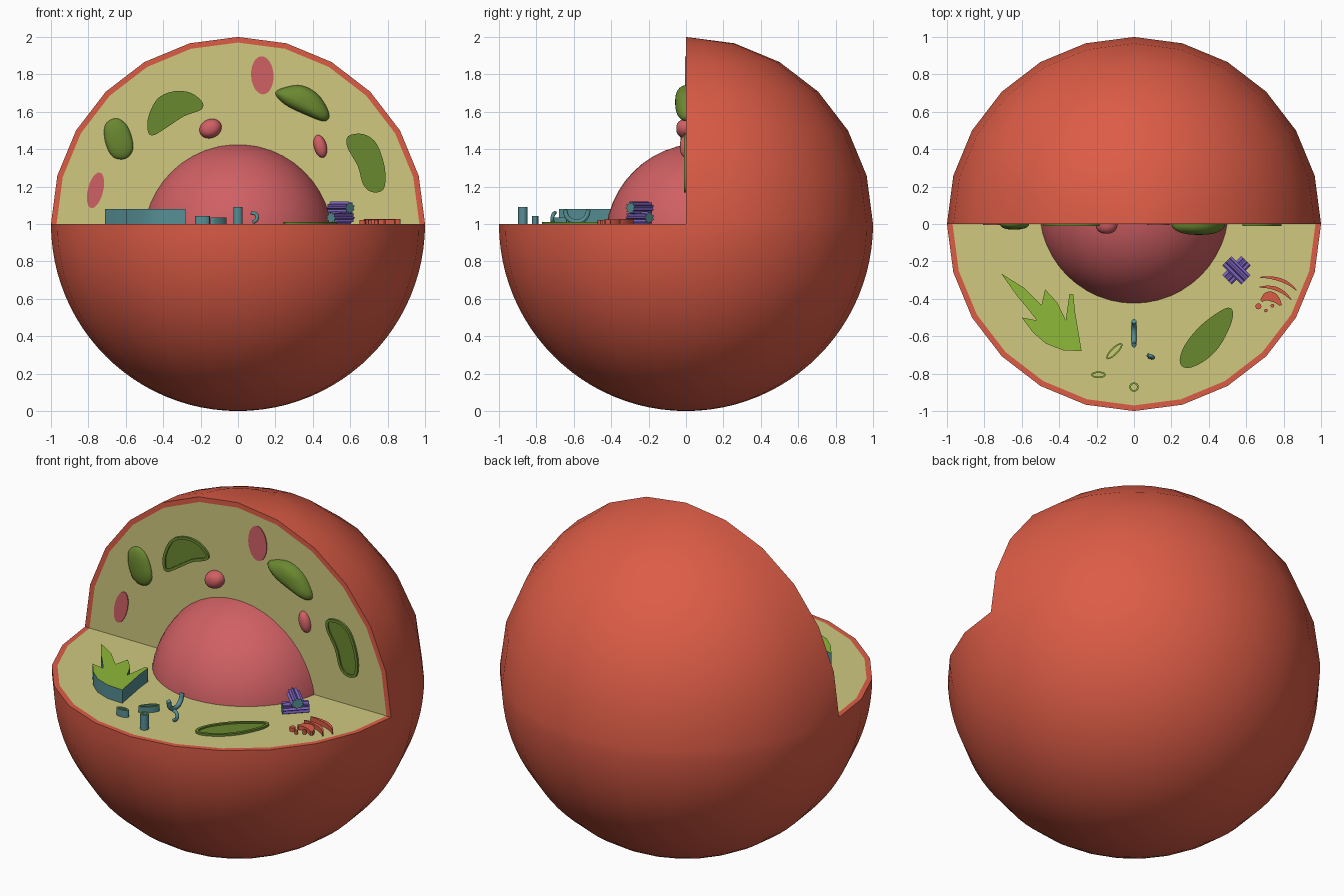
import bpy, bmesh, math
from math import sin, cos, pi, radians
from mathutils import Vector

cube = bpy.data.objects.get("Cube")
if cube:
    bpy.data.objects.remove(cube, do_unlink=True)


def material(name, hex_code):
    def linear(c):
        return c / 12.92 if c <= 0.04045 else ((c + 0.055) / 1.055) ** 2.4
    rgb = [linear(int(hex_code[i:i + 2], 16) / 255) for i in (0, 2, 4)]
    m = bpy.data.materials.new(name)
    m.use_nodes = True
    m.diffuse_color = (*rgb, 1)
    m.node_tree.nodes["Principled BSDF"].inputs["Base Color"].default_value = (*rgb, 1)
    return m


RED = material("membrane red", "DC5C46")
CREAM = material("cytoplasm cream", "D0C880")
PINK = material("nucleus pink", "D06064")
GREEN = material("moss green", "6A8830")
LIME = material("leaf green", "8DB838")
TEAL = material("teal", "568F94")
PURPLE = material("purple", "7C62BE")


def finish(name, bm, mats, angle=35):
    bmesh.ops.remove_doubles(bm, verts=bm.verts, dist=0.0002)
    bmesh.ops.recalc_face_normals(bm, faces=bm.faces)
    mesh = bpy.data.meshes.new(name)
    bm.to_mesh(mesh)
    bm.free()
    for m in mats:
        mesh.materials.append(m)
    mesh.shade_smooth()
    mesh.set_sharp_from_angle(angle=radians(angle))
    ob = bpy.data.objects.new(name, mesh)
    bpy.context.collection.objects.link(ob)
    return ob


# Placement on the two cut planes: u, v in the plane, d out of it
def wall(u, v, d=0):
    return Vector((u, -d, v))


def floor(u, v, d=0):
    return Vector((u, v, 1 + d))


def loft(name, place, rings, band_mats, cap_mat=None):
    """Skin closed outlines given as (points, depth); one material per band."""
    bm = bmesh.new()
    mats = list(dict.fromkeys(band_mats + ([cap_mat] if cap_mat else [])))
    loops = [[bm.verts.new(place(u, v, d)) for u, v in pts] for pts, d in rings]
    n = len(loops[0])
    for a, b, m in zip(loops, loops[1:], band_mats):
        for i in range(n):
            j = (i + 1) % n
            bm.faces.new((a[i], a[j], b[j], b[i])).material_index = mats.index(m)
    if cap_mat:
        bm.faces.new(loops[-1]).material_index = mats.index(cap_mat)
    return finish(name, bm, mats)


def smooth(pts, steps=5):
    """Closed rounded outline through a few points."""
    p = [Vector(q) for q in pts]
    out = []
    for i in range(len(p)):
        a, b, c, d = (p[(i + k) % len(p)] for k in (-1, 0, 1, 2))
        for s in range(steps):
            t = s / steps
            q = b * 2 + (c - a) * t + (a * 2 - b * 5 + c * 4 - d) * t ** 2 + (b * 3 - a - c * 3 + d) * t ** 3
            out.append(tuple(q / 2))
    return out


def ellipse(u, v, ru, rv, tilt=0, n=24):
    c, s = cos(radians(tilt)), sin(radians(tilt))
    ring = [(ru * cos(2 * pi * i / n), rv * sin(2 * pi * i / n)) for i in range(n)]
    return [(u + a * c - b * s, v + a * s + b * c) for a, b in ring]


def shrink(pts, amount):
    """Move an outline inward by a fixed distance."""
    out = []
    for i, p in enumerate(pts):
        a, b = Vector(pts[i - 1]), Vector(pts[(i + 1) % len(pts)])
        t = (b - a).normalized()
        out.append((p[0] - t.y * amount, p[1] + t.x * amount))
    return out


def puffy(name, place, pts, height, mat):
    cu, cv = (sum(p[k] for p in pts) / len(pts) for k in (0, 1))
    rings = []
    for i in range(8):
        a = i / 7 * radians(86)
        s = cos(a) ** 0.8
        rings.append(([(cu + (u - cu) * s, cv + (v - cv) * s) for u, v in pts], height * sin(a)))
    loft(name, place, rings, [mat] * 7, mat)


def sliced_bean(name, place, pts):
    out = smooth(pts)
    inner = shrink(out, 0.016)
    loft(name, place, [(out, 0), (out, 0.012), (inner, 0.012), (inner, 0.004)], [GREEN] * 3, GREEN)


# Cell body: lower half, back upper quarter, and the two cut faces
bm = bmesh.new()


def sphere_patch(lats, lons):
    def p(la, lo):
        la, lo = radians(la), radians(lo)
        return bm.verts.new((cos(la) * cos(lo), cos(la) * sin(lo), 1 + sin(la)))
    grid = [[p(la, lo) for lo in lons] for la in lats]
    for a, b in zip(grid, grid[1:]):
        for i in range(len(lons) - 1):
            bm.faces.new((a[i], a[i + 1], b[i + 1], b[i]))


sphere_patch([-90 + 3.75 * i for i in range(25)], range(0, 361, 15))
sphere_patch(range(0, 91, 15), range(0, 181, 15))
for place, sign, base in ((wall, 1, 1), (floor, -1, 0)):
    arcs = [[bm.verts.new(place(r * cos(radians(a)), base + sign * r * sin(radians(a))))
             for a in range(0, 181, 15)] for r in (1, 0.97)]
    for i in range(12):
        bm.faces.new((arcs[0][i], arcs[0][i + 1], arcs[1][i + 1], arcs[1][i]))
    bm.faces.new(arcs[1]).material_index = 1
finish("cell_body", bm, [RED, CREAM])

# Nucleus, sunk into the corner of the cut
bm = bmesh.new()
bmesh.ops.create_uvsphere(bm, u_segments=48, v_segments=24, radius=0.513)
bmesh.ops.translate(bm, verts=bm.verts, vec=(0, 0.082, 0.918))
finish("nucleus", bm, [PINK])

# Whole and sliced mitochondria, outlines counter-clockwise
puffy("mitochondrion_left", wall, smooth([(-.60, 1.35), (-.56, 1.41), (-.59, 1.52), (-.65, 1.565),
      (-.71, 1.53), (-.71, 1.44), (-.67, 1.36)]), 0.03, GREEN)
puffy("mitochondrion_right", wall, smooth([(.20, 1.70), (.25, 1.64), (.36, 1.585), (.46, 1.55),
      (.487, 1.59), (.43, 1.69), (.34, 1.74), (.25, 1.73)]), 0.058, GREEN)
sliced_bean("sliced_mitochondrion_left", wall, [(-.48, 1.49), (-.45, 1.475), (-.39, 1.51), (-.29, 1.575),
            (-.20, 1.61), (-.19, 1.65), (-.25, 1.70), (-.34, 1.71), (-.43, 1.67), (-.48, 1.57)])
sliced_bean("sliced_mitochondrion_right", wall, [(.59, 1.47), (.585, 1.41), (.64, 1.31), (.67, 1.21),
            (.72, 1.17), (.78, 1.19), (.785, 1.30), (.74, 1.43), (.67, 1.48)])
sliced_bean("sliced_mitochondrion_floor", floor, [(.245, -.74), (.29, -.77), (.38, -.73), (.46, -.65),
            (.52, -.53), (.525, -.46), (.48, -.455), (.36, -.54), (.27, -.65)])

# Pink vesicles: two round, two sliced flat
puffy("vesicle_left", wall, ellipse(-.147, 1.51, .061, .05, 25), 0.052, PINK)
puffy("vesicle_right", wall, ellipse(.44, 1.415, .034, .062, 15), 0.033, PINK)
for name, spot in (("flat_vesicle_top", (.13, 1.795, .06, .102, 3)),
                   ("flat_vesicle_side", (-.762, 1.18, .041, .098, -14))):
    pts = ellipse(*spot)
    loft(name, wall, [(pts, 0), (pts, 0.005)], [PINK], PINK)

# Branching reticulum with green top and teal sides
leaf = [(-.71, -.265), (-.59, -.34), (-.495, -.435), (-.475, -.35), (-.41, -.42), (-.365, -.515),
        (-.345, -.375), (-.325, -.375), (-.315, -.47), (-.28, -.68), (-.38, -.675), (-.47, -.64),
        (-.54, -.58), (-.60, -.50), (-.52, -.515), (-.57, -.45), (-.625, -.385)]
loft("reticulum", floor, [(leaf, 0), (leaf, 0.08)], [TEAL], LIME)

# Hollow tubes standing on the floor
for name, u, v, ru, rv, tilt, h in (("round_tube", 0, -.872, .025, .025, 0, .09),
                                    ("oval_tube", -.19, -.806, .039, .018, 0, .042),
                                    ("slanted_tube", -.105, -.68, .058, .02, 45, .035)):
    out, inner = ellipse(u, v, ru, rv, tilt), ellipse(u, v, ru - .009, rv - .009, tilt)
    loft(name, floor, [(out, 0), (out, h), (inner, h), (inner, 0)], [TEAL, LIME, TEAL])


# Bent tubules
def tubule(name, pts, radius):
    cu = bpy.data.curves.new(name, "CURVE")
    cu.dimensions = "3D"
    cu.bevel_depth, cu.bevel_resolution, cu.use_fill_caps = radius, 3, True
    sp = cu.splines.new("BEZIER")
    sp.bezier_points.add(len(pts) - 1)
    for bp, co in zip(sp.bezier_points, pts):
        bp.co = co
        bp.handle_left_type = bp.handle_right_type = "AUTO"
    cu.materials.append(TEAL)
    ob = bpy.data.objects.new(name, cu)
    bpy.context.collection.objects.link(ob)
    bpy.ops.object.select_all(action="DESELECT")
    ob.select_set(True)
    bpy.context.view_layer.objects.active = ob
    bpy.ops.object.convert(target="MESH")


tubule("curved_tubule", [(0, -.648, 1.075), (0, -.63, 1.03), (0, -.58, 1.013), (0, -.54, 1.03), (0, -.52, 1.075)], .013)
tubule("hooked_tubule", [(.072, -.70, 1.06), (.098, -.71, 1.05), (.10, -.715, 1.025), (.08, -.71, 1.008)], .01)

# Crossed pair of fluted centrioles with teal ends
for name, angle, height in (("lower_centriole", 45, 1.033), ("upper_centriole", -45, 1.086)):
    axis = Vector((cos(radians(angle)), sin(radians(angle)), 0))
    side = Vector((-axis.y, axis.x, 0))
    centre = Vector((.548, -.247, height))
    star = [((.037 if i % 2 else .026) * cos(pi * i / 9), (.034 if i % 2 else .024) * sin(pi * i / 9)) for i in range(18)]
    for sign in (1, -1):
        def place(u, v, d, axis=axis * sign, side=side, centre=centre):
            return centre + side * u + Vector((0, 0, v)) + axis * d
        loft(f"{name}_{'far' if sign > 0 else 'near'}_half", place, [(star, 0), (star, .072)], [PURPLE], TEAL)


# Golgi stack: tapered crescents and droplets
def crescent(name, a, b, c, width, height):
    a, b, c = Vector(a), Vector(b), Vector(c)
    upper, lower = [], []
    for i in range(13):
        t = i / 12
        p = a * (1 - t) ** 2 + b * 2 * t * (1 - t) + c * t * t
        d = ((b - a) * (1 - t) + (c - b) * t).normalized()
        off = Vector((-d.y, d.x)) * width * (0.25 + 0.75 * sin(pi * t))
        upper.append(tuple(p + off))
        lower.append(tuple(p - off))
    pts = lower + upper[::-1]
    loft(name, floor, [(pts, 0), (pts, height)], [RED], RED)


crescent("golgi_outer", (.675, -.285), (.80, -.28), (.868, -.355), .009, .028)
crescent("golgi_middle", (.67, -.338), (.775, -.325), (.84, -.405), .010, .025)
crescent("golgi_inner", (.68, -.412), (.73, -.35), (.785, -.435), .026, .025)
for i, (u, v, r) in enumerate(((.665, -.44, .016), (.705, -.463, .009), (.74, -.437, .01))):
    pts = ellipse(u, v, r, r, 0, 12)
    loft(f"golgi_droplet_{i + 1}", floor, [(pts, 0), (pts, .022)], [RED], RED)
